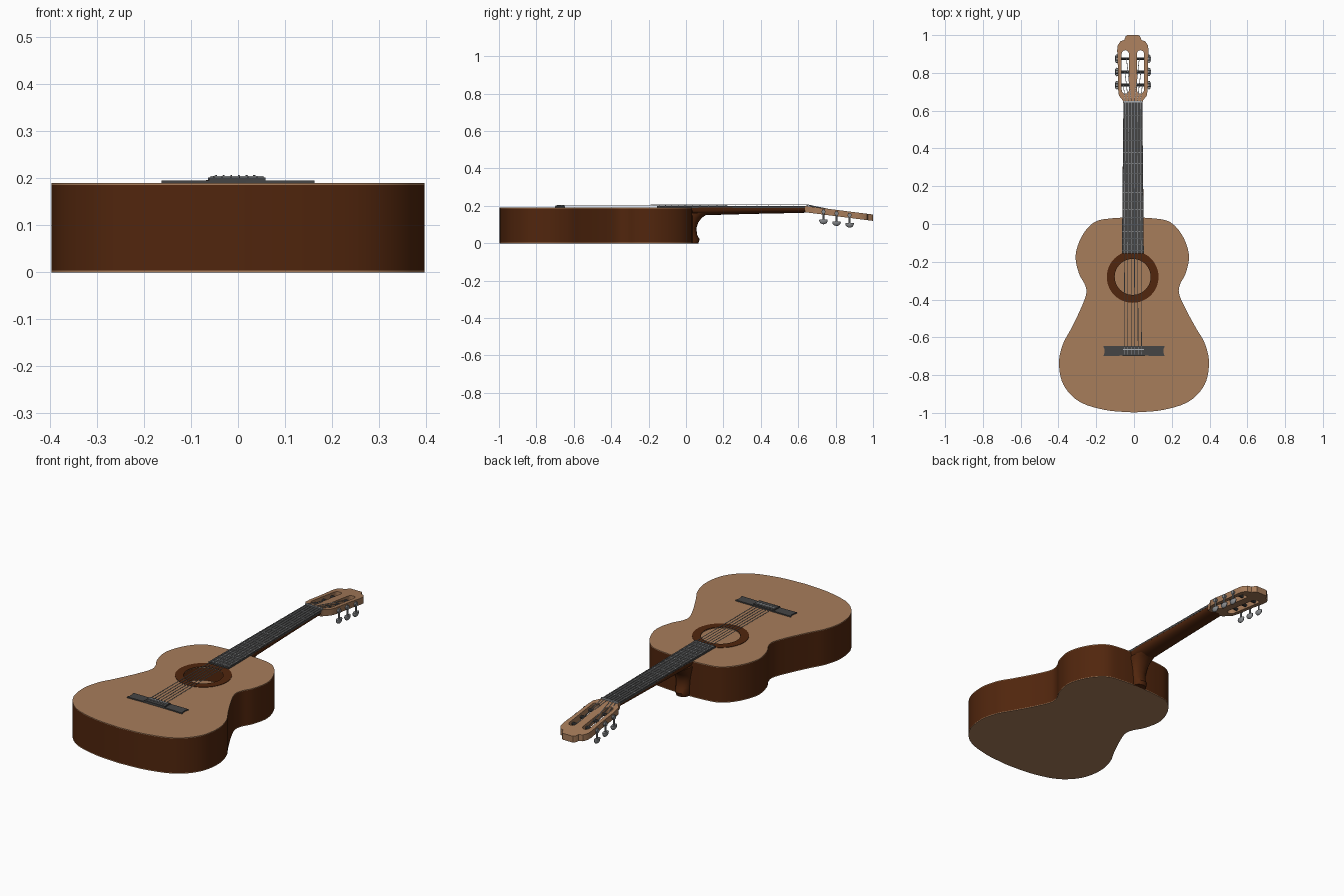
import bpy, bmesh, math
from mathutils import Vector, Matrix

if "Cube" in bpy.data.objects:
    bpy.data.objects.remove(bpy.data.objects["Cube"])

CX = -0.006  # neck centre line


def material(name, r, g, b):
    m = bpy.data.materials.new(name)
    m.diffuse_color = (r, g, b, 1)
    m.use_nodes = True
    m.node_tree.nodes["Principled BSDF"].inputs["Base Color"].default_value = m.diffuse_color
    return m


TAN = material("tan_wood", 0.39, 0.205, 0.105)
BROWN = material("dark_brown_wood", 0.082, 0.019, 0.004)
BLACK = material("charcoal", 0.06, 0.06, 0.06)
STEEL = material("steel", 0.25, 0.26, 0.27)
SILVER = material("silver", 0.42, 0.44, 0.46)


def finish(bm, name, mat):
    bmesh.ops.recalc_face_normals(bm, faces=bm.faces)
    me = bpy.data.meshes.new(name)
    bm.to_mesh(me)
    bm.free()
    me.materials.append(mat)
    ob = bpy.data.objects.new(name, me)
    bpy.context.collection.objects.link(ob)
    bpy.ops.object.select_all(action='DESELECT')
    ob.select_set(True)
    bpy.context.view_layer.objects.active = ob
    bpy.ops.object.shade_smooth_by_angle(angle=math.radians(35))
    return ob


def plate(name, loops, z0, z1, mat, slope=0.0, y0=0.0):
    """Flat plate: first loop is the outline, further loops are holes."""
    bm = bmesh.new()
    edges = []
    for loop in loops:
        vs = [bm.verts.new((x, y, z0)) for x, y in loop]
        edges += [bm.edges.new((vs[i - 1], vs[i])) for i in range(len(vs))]
    bmesh.ops.triangle_fill(bm, edges=edges, use_beauty=True, use_dissolve=False)
    ext = bmesh.ops.extrude_face_region(bm, geom=bm.faces[:])
    for v in ext["geom"]:
        if isinstance(v, bmesh.types.BMVert):
            v.co.z = z1
    for v in bm.verts:
        v.co.z += slope * (v.co.y - y0)
    return finish(bm, name, mat)


def loft(name, rings, mat):
    bm = bmesh.new()
    rows = [[bm.verts.new(p) for p in r] for r in rings]
    n = len(rows[0])
    for a, b in zip(rows, rows[1:]):
        for i in range(n):
            bm.faces.new((a[i - 1], a[i], b[i], b[i - 1]))
    bm.faces.new(rows[0])
    bm.faces.new(rows[-1])
    return finish(bm, name, mat)


def rod(bm, p, q, r, sides=8):
    p, q = Vector(p), Vector(q)
    d = q - p
    m = Matrix.Translation((p + q) / 2) @ d.to_track_quat('Z', 'Y').to_matrix().to_4x4()
    bmesh.ops.create_cone(bm, cap_ends=True, segments=sides, radius1=r, radius2=r,
                          depth=d.length, matrix=m)


def spline(pts, steps=6):
    """Smooth curve through the points."""
    P = [Vector(p) for p in pts]
    P = [2 * P[0] - P[1]] + P + [2 * P[-1] - P[-2]]
    out = []
    for a, b, c, d in zip(P, P[1:], P[2:], P[3:]):
        for s in range(steps):
            t = s / steps
            out.append(0.5 * (2 * b + (c - a) * t + (2 * a - 5 * b + 4 * c - d) * t * t
                              + (3 * b - a - 3 * c + d) * t ** 3))
    return out + [P[-2]]


def mirrored(half, cx=0.0):
    """Closed loop from a half outline that starts and ends on the axis."""
    return [(x + cx, y) for x, y in half] + [(cx - x, y) for x, y in half[-2:0:-1]]


def circle(cx, cy, r, n=48):
    return [(cx + r * math.cos(2 * math.pi * i / n), cy + r * math.sin(2 * math.pi * i / n))
            for i in range(n)]


def rect(x0, x1, y0, y1):
    return [(x0, y0), (x1, y0), (x1, y1), (x0, y1)]


# Body outline
half = spline([(0, 0.035), (0.11, 0.03), (0.2, 0.01), (0.266, -0.063), (0.3, -0.165), (0.283, -0.26),
               (0.252, -0.32), (0.246, -0.37), (0.278, -0.45), (0.332, -0.555), (0.376, -0.635),
               (0.397, -0.735), (0.374, -0.85), (0.29, -0.94), (0.15, -0.985), (0, -0.998)])
half[0].x = half[-1].x = 0
body = [(x - 0.009 * min(1, max(0, (y + 0.6) / 0.3)), y) for x, y in mirrored(half)]
inner = [(x * 0.98, -0.48 + (y + 0.48) * 0.98) for x, y in body]
HOLE = (-0.007, -0.28)

# Hollow body
plate("body_back", [body], 0, 0.004, TAN)
plate("body_sides", [body, inner], 0.004, 0.186, BROWN)
plate("body_top", [body, circle(*HOLE, 0.095)], 0.186, 0.19, TAN)
plate("rosette", [circle(*HOLE, 0.137), circle(*HOLE, 0.0955)], 0.189, 0.192, BROWN)

# Bridge and saddle block
plate("bridge", [[(-0.163, -0.7), (-0.06, -0.697), (0.06, -0.697), (0.163, -0.7), (0.157, -0.685),
                  (0.157, -0.66), (0.163, -0.646), (-0.163, -0.646), (-0.157, -0.66),
                  (-0.157, -0.685)]], 0.189, 0.196, BLACK)
plate("bridge_block", [rect(-0.062, 0.058, -0.698, -0.65)], 0.196, 0.202, BLACK)
plate("saddle", [rect(-0.058, 0.054, -0.667, -0.661)], 0.2, 0.205, SILVER)

# Neck with rounded underside
arc = [math.pi * i / 14 for i in range(15)]
neck = [(0.0, 0.056, 0.15), (0.1, 0.056, 0.15), (0.35, 0.053, 0.157), (0.6, 0.05, 0.162),
        (0.655, 0.05, 0.164)]
loft("neck", [[(CX + w * math.cos(t), y, 0.192 - (0.192 - z) * math.sin(t) ** 0.7 if 0 < t < 3.14 else 0.192)
               for t in arc] for y, w, z in neck], BROWN)

# Heel: rounded sections stacked upward
heel = [(0, 0.036, 0.066), (0.02, 0.04, 0.073), (0.045, 0.04, 0.06), (0.08, 0.043, 0.055),
        (0.11, 0.047, 0.065), (0.135, 0.052, 0.083), (0.15, 0.055, 0.105), (0.162, 0.055, 0.14)]
loft("heel", [[(CX + w * math.cos(t), 0.022 + (y - 0.022) * math.sin(t) ** 0.8 if 0 < t < 3.14 else 0.022, z)
               for t in arc] for z, w, y in heel], BROWN)

# Fretboard, nut and frets
def board_w(y):
    return 0.058 - 0.008 * (y + 0.155) / 0.805


plate("fretboard", [[(CX - board_w(-0.155), -0.155), (CX + board_w(-0.155), -0.155),
                     (CX + board_w(0.645), 0.645), (CX - board_w(0.645), 0.645)]], 0.188, 0.2, BLACK)
plate("nut", [rect(CX - 0.05, CX + 0.05, 0.643, 0.652)], 0.19, 0.205, SILVER)
bm = bmesh.new()
for i in range(1, 17):
    y = 0.65 - 1.31 * (1 - 2 ** (-i / 12))
    rod(bm, (CX - board_w(y), y, 0.2), (CX + board_w(y), y, 0.2), 0.0022, 6)
finish(bm, "frets", SILVER)

# Headstock with two slots, tilted back
SLOPE, Y0 = -0.127, 0.635
head = [(0, 0.635), (0.05, 0.635), (0.054, 0.655), (0.074, 0.68), (0.079, 0.72), (0.079, 0.82),
        (0.083, 0.92), (0.08, 0.945), (0.066, 0.967), (0.046, 0.974), (0.038, 0.994), (0.03, 1), (0, 1)]


def slot(side):
    cx = CX + side * 0.04
    top = [(cx + 0.019 * math.cos(t), 0.9 + 0.02 * math.sin(t)) for t in arc]
    low = [(cx - 0.019 * math.cos(t), 0.71 - 0.02 * math.sin(t)) for t in arc]
    return top + low


plate("headstock", [mirrored(head, CX), slot(-1), slot(1)], 0.166, 0.2, TAN, SLOPE, Y0)

# Tuners: rollers in the slots, shafts and buttons beneath
rollers, buttons = bmesh.new(), bmesh.new()
TUNERS = (0.735, 0.805, 0.875)
for s in (-1, 1):
    for y in TUNERS:
        z = 0.181 + SLOPE * (y - Y0)
        rod(rollers, (CX + s * 0.016, y, z), (CX + s * 0.082, y, z), 0.008, 10)
        x = CX + s * 0.085
        rod(buttons, (x, y, z + 0.012), (x, y, z - 0.05), 0.005)
        rod(buttons, (x - 0.006, y, z), (x + 0.006, y, z), 0.011, 10)
        # half-dome button, flat side up
        dome = bmesh.ops.create_uvsphere(buttons, u_segments=14, v_segments=8, radius=1,
                                         matrix=Matrix.Translation((x, y, z - 0.046))
                                         @ Matrix.Diagonal((0.011, 0.023, 0.021, 1)))
        for v in dome["verts"]:
            v.co.z = min(v.co.z, z - 0.042)
finish(rollers, "tuner_rollers", BLACK)
finish(buttons, "tuner_buttons", STEEL)

# Strings from bridge over the nut to the rollers
bm = bmesh.new()
for i in range(6):
    f = (i - 2.5) / 2.5
    nut = (CX + f * 0.04, 0.648, 0.206)
    rod(bm, (CX + f * 0.046, -0.69, 0.203), nut, 0.0018, 6)
    y = TUNERS[i if i < 3 else 5 - i]
    s = -1 if i < 3 else 1
    rod(bm, nut, (CX + s * (0.05 - 0.008 * (i if i < 3 else 5 - i)), y, 0.189 + SLOPE * (y - Y0)), 0.0018, 6)
finish(bm, "strings", SILVER)
